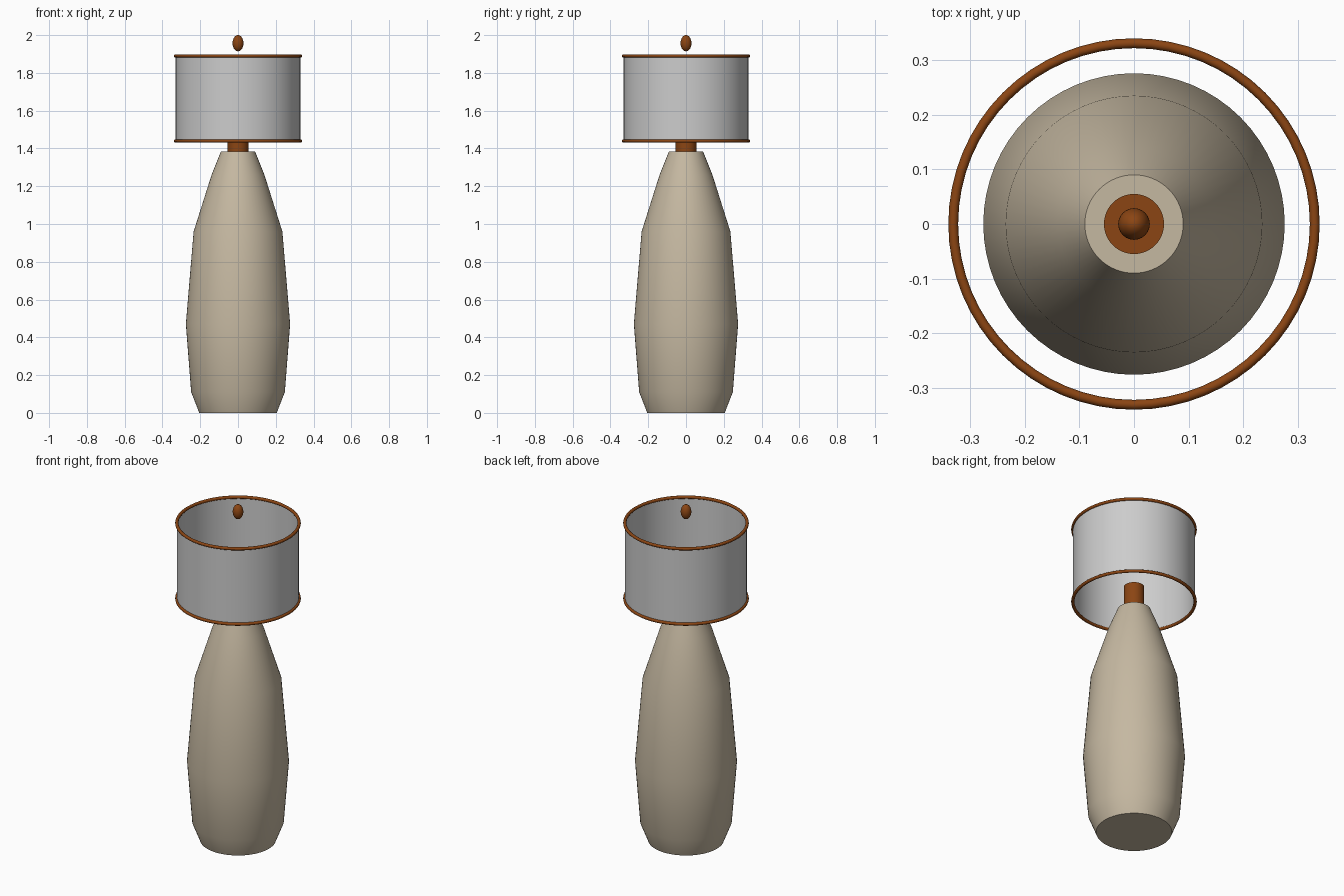
import bpy, bmesh, math

cube = bpy.data.objects.get("Cube")
if cube:
    bpy.data.objects.remove(cube, do_unlink=True)

SEGMENTS = 64


def linear(c):
    c /= 255
    return c / 12.92 if c <= 0.04045 else ((c + 0.055) / 1.055) ** 2.4


def material(name, rgb):
    colour = (*[linear(c) for c in rgb], 1)
    mat = bpy.data.materials.new(name)
    mat.use_nodes = True
    mat.diffuse_color = colour
    bsdf = mat.node_tree.nodes["Principled BSDF"]
    bsdf.inputs["Base Color"].default_value = colour
    bsdf.inputs["Roughness"].default_value = 0.7
    return mat


def finish(obj, name, mat):
    obj.name = name
    obj.data.materials.clear()
    obj.data.materials.append(mat)
    bpy.ops.object.select_all(action="DESELECT")
    obj.select_set(True)
    bpy.context.view_layer.objects.active = obj
    bpy.ops.object.shade_smooth_by_angle(angle=math.radians(40))
    return obj


def lathe(name, profile, mat, capped=True):
    """Revolve (radius, height) points around z, optionally closing both ends."""
    bm = bmesh.new()
    rings = []
    for r, z in profile:
        rings.append([bm.verts.new((r * math.cos(a), r * math.sin(a), z))
                      for a in (math.tau * i / SEGMENTS for i in range(SEGMENTS))])
    for low, high in zip(rings, rings[1:]):
        for i in range(SEGMENTS):
            j = (i + 1) % SEGMENTS
            bm.faces.new((low[i], low[j], high[j], high[i]))
    if capped:
        bm.faces.new(rings[0][::-1])
        bm.faces.new(rings[-1])
    mesh = bpy.data.meshes.new(name)
    bm.to_mesh(mesh)
    bm.free()
    obj = bpy.data.objects.new(name, mesh)
    bpy.context.collection.objects.link(obj)
    return finish(obj, name, mat)


ceramic = material("beige ceramic", (197, 184, 161))
fabric = material("pale grey fabric", (204, 204, 204))
wood = material("brown wood", (139, 69, 19))

# Vase-shaped base and the short neck on top of it
lathe("lamp_base", [(0.205, 0), (0.248, 0.11), (0.276, 0.47), (0.235, 0.96),
                    (0.14, 1.26), (0.09, 1.385)], ceramic)
lathe("neck", [(0.055, 1.385), (0.055, 1.53)], wood)

# Open drum shade with a trim ring at each rim
lathe("shade", [(0.33, 1.44), (0.33, 1.89)], fabric, capped=False)
for name, z in (("lower_trim", 1.44), ("upper_trim", 1.89)):
    bpy.ops.mesh.primitive_torus_add(location=(0, 0, z), major_radius=0.331,
                                     minor_radius=0.009, major_segments=SEGMENTS,
                                     minor_segments=10)
    finish(bpy.context.object, name, wood)

# Egg-shaped finial above the shade
bpy.ops.mesh.primitive_uv_sphere_add(segments=24, ring_count=16, radius=1,
                                     location=(0, 0, 1.957))
finial = finish(bpy.context.object, "finial", wood)
finial.scale = (0.029, 0.029, 0.043)
